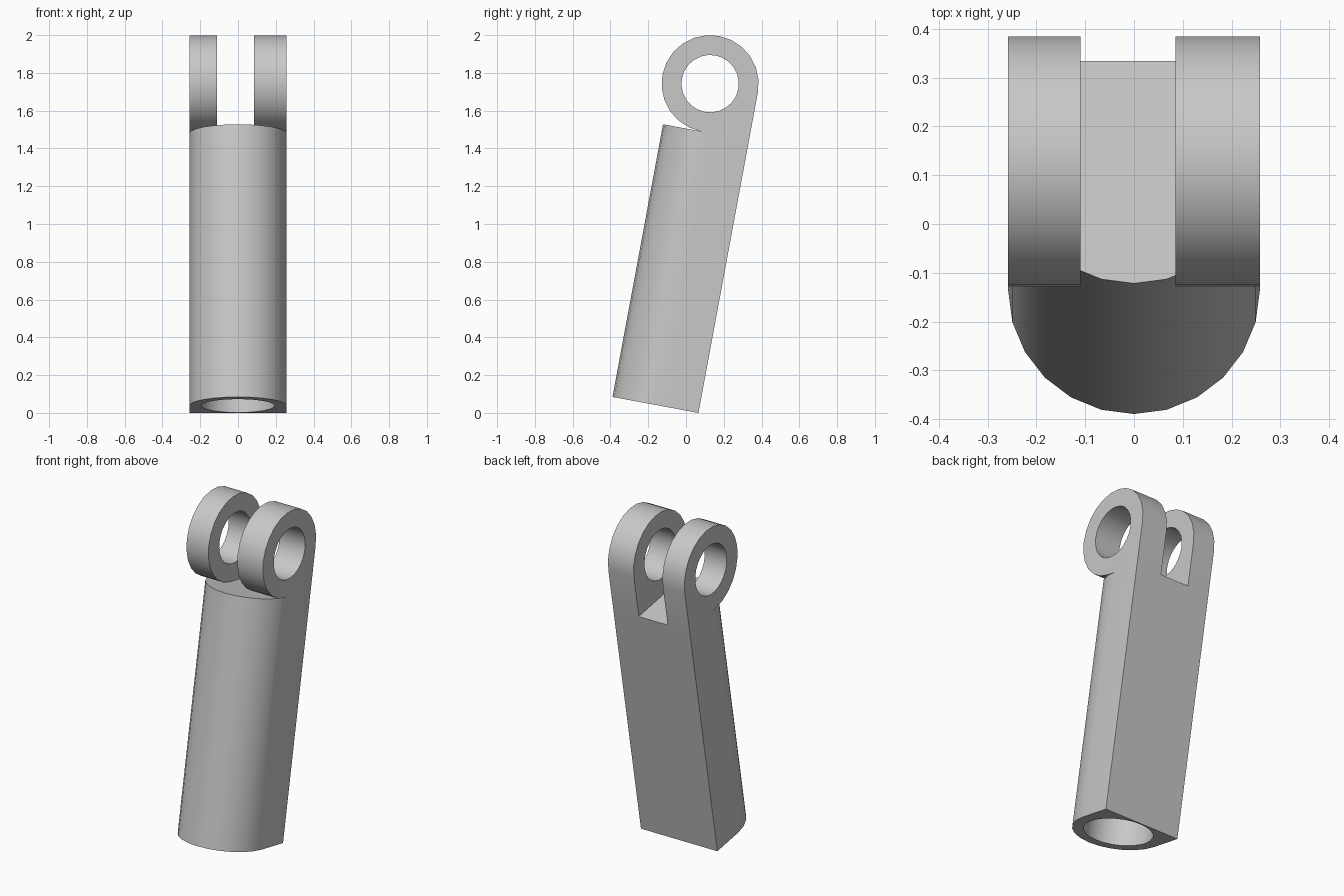
import bpy, bmesh
from math import sin, cos, pi, radians
from mathutils import Vector

cube = bpy.data.objects.get("Cube")
if cube:
    bpy.data.objects.remove(cube, do_unlink=True)

# Main sizes, in the rod's own upright frame (back face on y = 0)
HALF_W = 0.258
LENGTH = 1.468
AXIS_Y = -0.205      # axis of the rounded front and of the bore
BORE_R = 0.195
EYE_R = 0.257
PIN_R = 0.152
TILT = radians(10.5)

grey = bpy.data.materials.new("light grey")
grey.use_nodes = True
colour = (0.58, 0.58, 0.58, 1)
grey.diffuse_color = colour
grey.node_tree.nodes["Principled BSDF"].inputs["Base Color"].default_value = colour


def arc(cx, cy, r, start, end, steps):
    """Points on an arc, both ends included."""
    angles = [start + (end - start) * i / steps for i in range(steps + 1)]
    return [(cx + r * cos(a), cy + r * sin(a)) for a in angles]


def prism(name, points, offset):
    """Extrude a flat outline of 3D points into a solid."""
    bm = bmesh.new()
    face = bm.faces.new([bm.verts.new(p) for p in points])
    grown = bmesh.ops.extrude_face_region(bm, geom=[face], use_keep_orig=True)
    moved = [g for g in grown["geom"] if isinstance(g, bmesh.types.BMVert)]
    bmesh.ops.translate(bm, verts=moved, vec=Vector(offset))
    bmesh.ops.recalc_face_normals(bm, faces=bm.faces)
    mesh = bpy.data.meshes.new(name)
    bm.to_mesh(mesh)
    bm.free()
    mesh.materials.append(grey)
    obj = bpy.data.objects.new(name, mesh)
    bpy.context.collection.objects.link(obj)
    return obj


def combine(target, tool, operation):
    """Apply a boolean and discard the tool."""
    bpy.context.view_layer.objects.active = target
    mod = target.modifiers.new("combine", 'BOOLEAN')
    mod.operation = operation
    mod.solver = 'EXACT'
    mod.object = tool
    bpy.ops.object.modifier_apply(modifier=mod.name)
    bpy.data.objects.remove(tool, do_unlink=True)


# Shaft: flat back and sides, rounded front
section = [(HALF_W, 0), (-HALF_W, 0)] + arc(0, AXIS_Y, HALF_W, pi, 2 * pi, 12)
rod = prism("clevis_rod", [(x, y, 0) for x, y in section], (0, 0, LENGTH))

# Blind bore in the lower end
circle = arc(0, AXIS_Y, BORE_R, 0, 2 * pi, 24)[:-1]
bore = prism("bore_cutter", [(x, y, -0.1) for x, y in circle], (0, 0, 1.3))
combine(rod, bore, 'DIFFERENCE')

# Two eye lugs, tangent to the back face and to the top of the shaft
eye_y, eye_z = -EYE_R, LENGTH + EYE_R
lug_side = [(0, LENGTH)] + arc(eye_y, eye_z, EYE_R, 0, 1.5 * pi, 18)
for name, x0, x1 in (("right_lug", -HALF_W, -0.11), ("left_lug", 0.085, HALF_W)):
    lug = prism(name, [(x0, y, z) for y, z in lug_side], (x1 - x0, 0, 0))
    combine(rod, lug, 'UNION')

# Pin hole through both lugs
pin = arc(eye_y, eye_z, PIN_R, 0, 2 * pi, 24)[:-1]
hole = prism("pin_cutter", [(-0.4, y, z) for y, z in pin], (0.8, 0, 0))
combine(rod, hole, 'DIFFERENCE')

# Lean the rod backwards and stand it on its rear lower edge
rod.rotation_euler = (-TILT, 0, 0)
rod.location = (0, 0.066, 0)

bpy.ops.object.select_all(action='DESELECT')
rod.select_set(True)
bpy.context.view_layer.objects.active = rod
bpy.ops.object.shade_smooth_by_angle(angle=radians(30))
